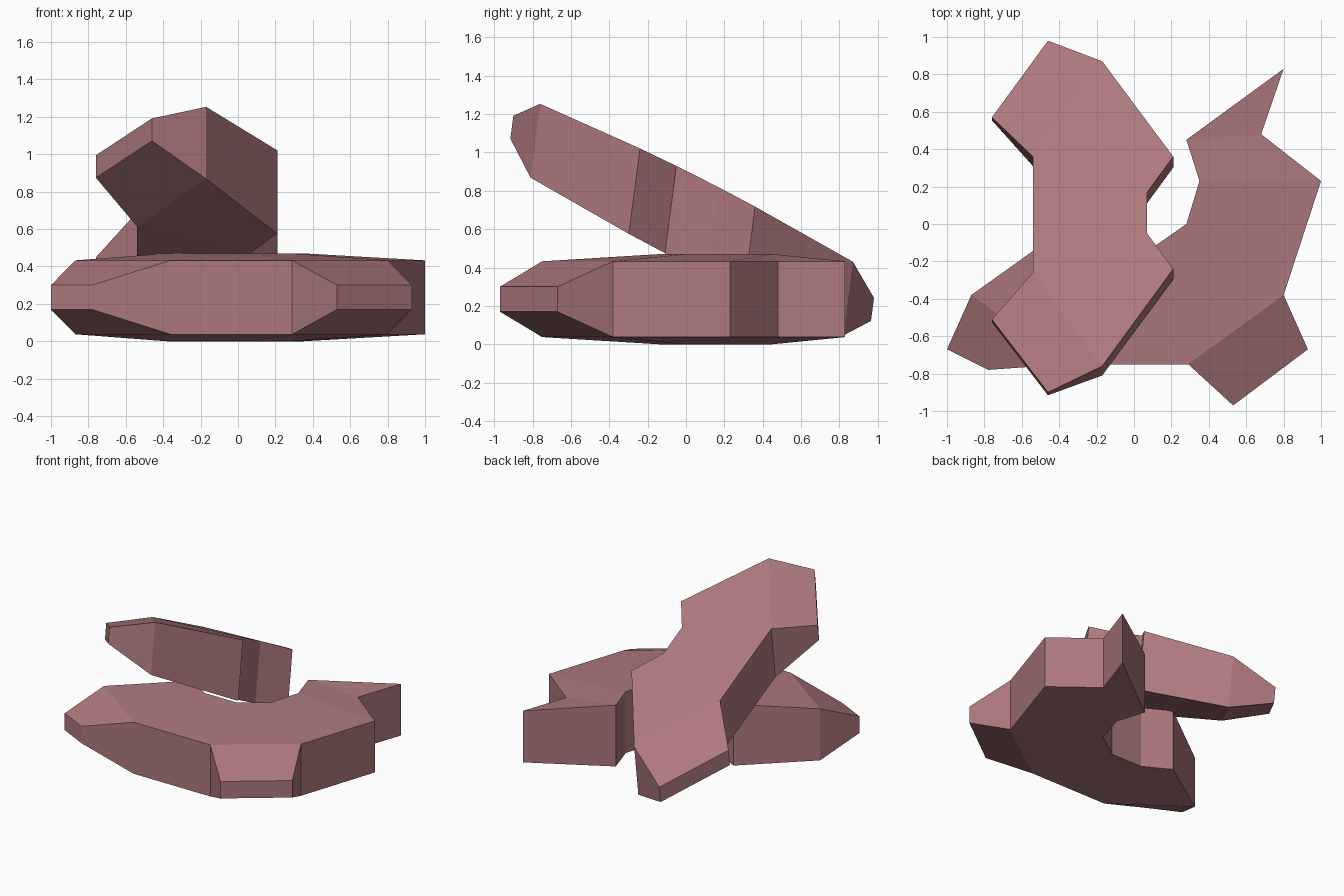
import bpy, bmesh

if "Cube" in bpy.data.objects:
    bpy.data.objects.remove(bpy.data.objects["Cube"])

mat = bpy.data.materials.new("dusty rose stone")
mat.diffuse_color = (0.42, 0.19, 0.205, 1)
mat.use_nodes = True
mat.node_tree.nodes["Principled BSDF"].inputs["Base Color"].default_value = mat.diffuse_color


def slab(name, points, patches, mid, shear=0.0):
    """Slab from plan points (x, y, thickness); mid(y) is its mid-plane height.
    Patches index the points to facet top and bottom; the rim follows point order."""
    bm = bmesh.new()
    top = [bm.verts.new((x, y, mid(y) + t / 2)) for x, y, t in points]
    bot = [bm.verts.new((x, y - shear * t, mid(y) - t / 2)) for x, y, t in points]
    for p in patches:
        bm.faces.new([top[i] for i in p])
        bm.faces.new([bot[i] for i in reversed(p)])
    n = len(points)
    for i in range(n):
        j = (i + 1) % n
        bm.faces.new((top[j], top[i], bot[i], bot[j]))
    bmesh.ops.recalc_face_normals(bm, faces=bm.faces)
    mesh = bpy.data.meshes.new(name)
    bm.to_mesh(mesh)
    bm.free()
    mesh.materials.append(mat)
    obj = bpy.data.objects.new(name, mesh)
    bpy.context.collection.objects.link(obj)
    return obj


# Curved base piece: thick inner arc, thinner outline, chisel-like tips
TIP, RIM, CORE = 0.13, 0.395, 0.47
base = [(-1, -.67, TIP), (-.78, -.78, TIP), (-.36, -.75, RIM), (.29, -.75, RIM),
        (.53, -.97, TIP), (.93, -.67, TIP), (.8, -.38, RIM), (1, .23, RIM),
        (.68, .48, RIM), (.8, .83, RIM),
        (.28, .45, CORE), (.35, .23, CORE), (.28, 0, CORE),
        (.08, -.14, CORE), (-.18, -.14, CORE), (-.38, -.03, CORE),
        (-.87, -.38, RIM)]
slab("curved_base", base,
     [(0, 1, 2, 16), (16, 2, 14, 15), (2, 3, 13, 14), (3, 4, 5, 6),
      (3, 6, 12, 13), (6, 7, 11, 12), (7, 8, 10, 11), (8, 9, 10)],
     lambda y: 0.235)

# Leaning bone-shaped piece resting across the base
lean = [(-.46, -.9, .12), (-.17, -.76, .385), (.21, -.24, .445), (.07, -.05, .455),
        (.07, .17, .455), (.21, .36, .445), (-.17, .87, .385), (-.46, .98, .12),
        (-.76, .57, .12), (-.54, .36, .39), (-.54, -.26, .39), (-.76, -.51, .12)]
slab("leaning_piece", lean,
     [(0, 1, 10, 11), (1, 2, 3, 10), (3, 4, 9, 10), (4, 5, 6, 9), (6, 7, 8, 9)],
     lambda y: 0.677 - 0.505 * y, shear=0.13)
